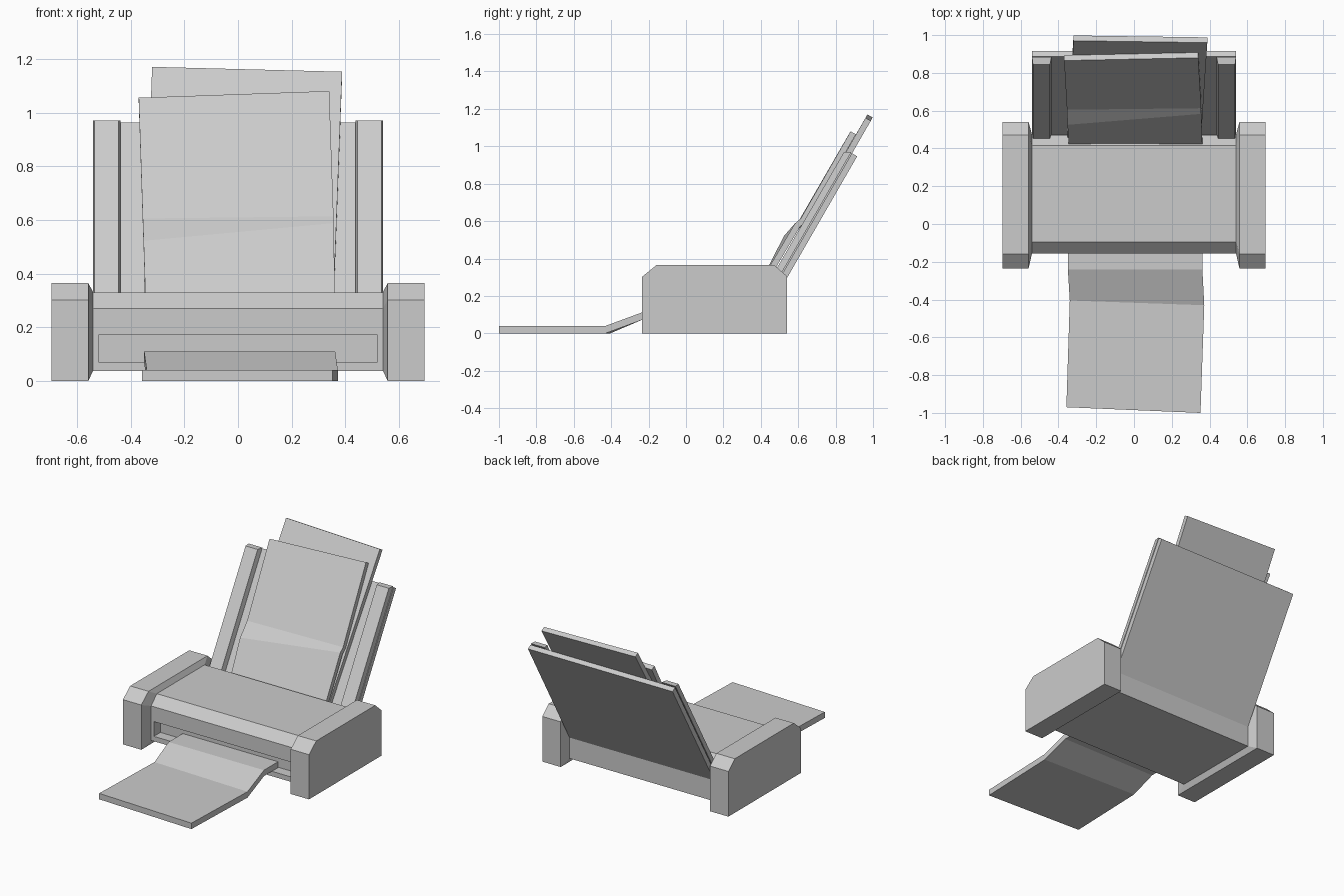
import bpy, bmesh
from mathutils import Vector

if "Cube" in bpy.data.objects:
    bpy.data.objects.remove(bpy.data.objects["Cube"])


def loft(name, rings):
    """Skin matching rings of 3D points and cap both ends."""
    bm = bmesh.new()
    loops = [[bm.verts.new(p) for p in ring] for ring in rings]
    n = len(loops[0])
    for a, b in zip(loops, loops[1:]):
        for i in range(n):
            j = (i + 1) % n
            bm.faces.new((a[i], a[j], b[j], b[i]))
    bm.faces.new(loops[0])
    bm.faces.new(loops[-1])
    bmesh.ops.recalc_face_normals(bm, faces=bm.faces)
    mesh = bpy.data.meshes.new(name)
    bm.to_mesh(mesh)
    bm.free()
    ob = bpy.data.objects.new(name, mesh)
    bpy.context.collection.objects.link(ob)
    return ob


def at_x(x, profile):
    return [(x, y, z) for y, z in profile]


def sheet(name, left, right, offset):
    """Thick sheet from its left and right edge paths."""
    o = Vector(offset)
    return loft(name, [[Vector(l), Vector(r), Vector(r) + o, Vector(l) + o]
                       for l, r in zip(left, right)])


# Body: tall chamfered ends stepping down to a slimmer middle
end = [(-.235, 0), (-.235, .302), (-.158, .365), (.472, .365), (.54, .305), (.54, 0)]
mid = [(-.155, .037), (-.155, .27), (-.095, .33), (.415, .33), (.472, .27), (.472, .037)]
body = loft("printer_body", [at_x(x, p) for x, p in (
    (-.695, end), (-.558, end), (-.54, mid), (.54, mid), (.558, end), (.695, end))])

# Output slot cut into the front
slot = [(-.3, .07), (-.3, .17), (-.085, .17), (-.085, .07)]
cutter = loft("slot_cutter", [at_x(-.52, slot), at_x(.52, slot)])
cutter.hide_render = True
cutter.hide_viewport = True
cut = body.modifiers.new("output_slot", 'BOOLEAN')
cut.operation = 'DIFFERENCE'
cut.solver = 'EXACT'
cut.object = cutter

# Paper support panel
panel = [(.435, .18), (.887, .963), (.915, .946), (.456, .15)]
loft("paper_support", [at_x(-.54, panel), at_x(.54, panel)])

# Raised side rails with slanted flanks
rail_path = [(.40, .20), (.845, .97), (.884, .97), (.440, .20)]
inset = (.008, .008, 0, 0)
for side, label in ((-1, "left"), (1, "right")):
    inner = [(side * (.437 + d), y, z) for (y, z), d in zip(rail_path, inset)]
    outer = [(side * (.54 - d * .6), y, z) for (y, z), d in zip(rail_path, inset)]
    loft(label + "_rail", [inner, outer])

# Input paper: straight rear sheet and bent front sheet
lean = (.028, 0, -.016)
lean = (0, .028, -.016)
sheet("rear_sheet",
      [(-.353, .456, .28), (-.32, .97, 1.17)],
      [(.355, .458, .28), (.388, .96, 1.152)], lean)
sheet("front_sheet",
      [(-.343, .385, .25), (-.352, .525, .522), (-.355, .605, .605), (-.37, .865, 1.055)],
      [(.363, .383, .25), (.356, .583, .588), (.356, .613, .613), (.34, .88, 1.08)], lean)

# Printed sheet coming out of the slot
sheet("output_sheet",
      [(-.358, -.97, .04), (-.34, -.405, .04), (-.35, -.24, .11), (-.35, -.09, .11)],
      [(.352, -1.0, .04), (.372, -.43, .04), (.362, -.24, .11), (.362, -.09, .11)],
      (0, 0, -.04))
